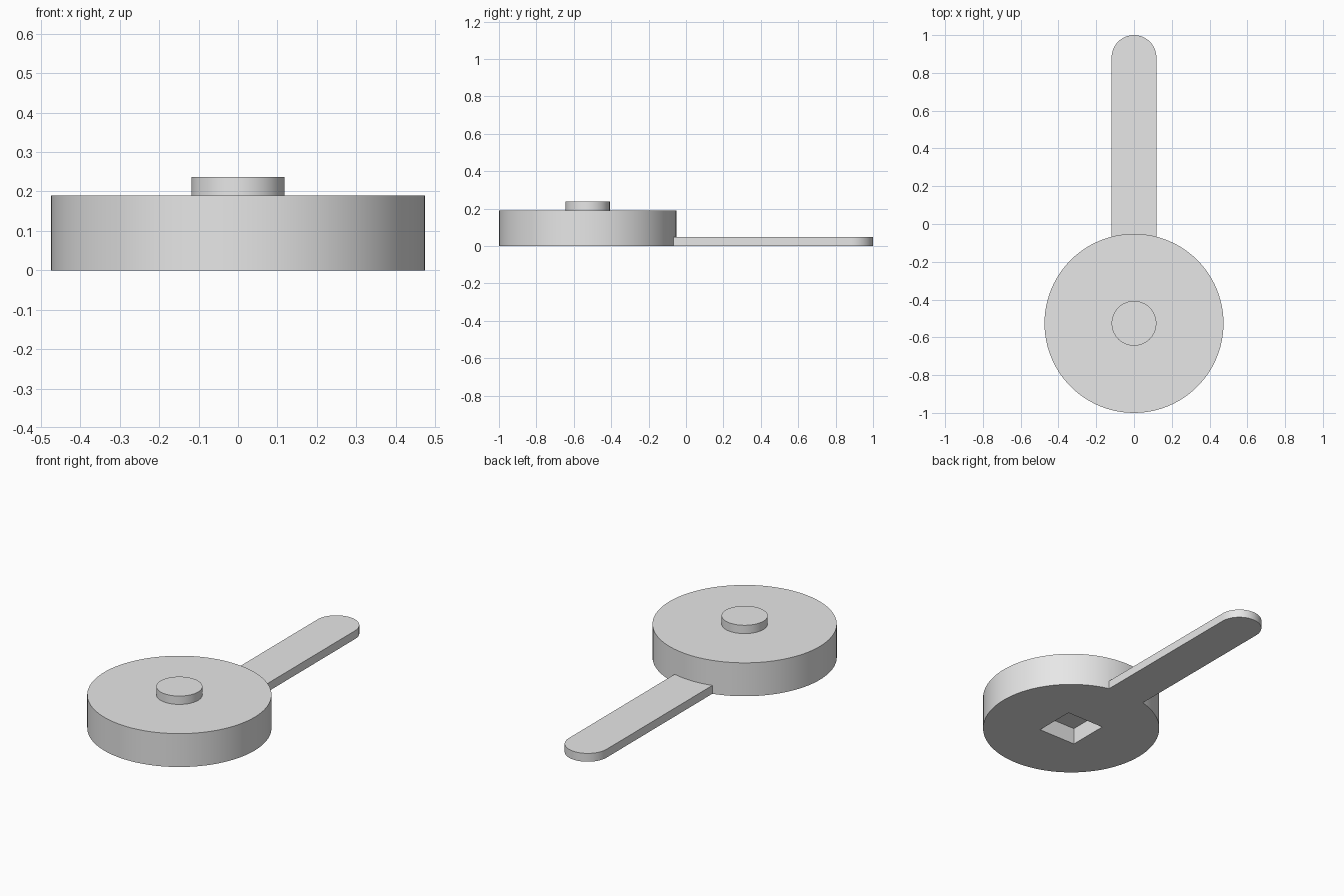
import bpy, bmesh, math

if "Cube" in bpy.data.objects:
    bpy.data.objects.remove(bpy.data.objects["Cube"])

CY = -0.526      # centre of the disc along y
UNIT = 0.0474    # plate thickness, base for all proportions
R = 10 * UNIT    # disc radius
W = 2.5 * UNIT   # half width of handle, knob and socket

grey = bpy.data.materials.new("light grey")
grey.diffuse_color = (0.8, 0.8, 0.8, 1)
grey.use_nodes = True
grey.node_tree.nodes["Principled BSDF"].inputs["Base Color"].default_value = grey.diffuse_color


def prism(name, outline, z0, z1):
    """Extrude a closed xy outline from z0 to z1."""
    bm = bmesh.new()
    base = bm.faces.new([bm.verts.new((x, y, z0)) for x, y in outline])
    top = bmesh.ops.extrude_face_region(bm, geom=[base])["geom"]
    verts = [v for v in top if isinstance(v, bmesh.types.BMVert)]
    bmesh.ops.translate(bm, verts=verts, vec=(0, 0, z1 - z0))
    bmesh.ops.recalc_face_normals(bm, faces=bm.faces)
    mesh = bpy.data.meshes.new(name)
    bm.to_mesh(mesh)
    bm.free()
    mesh.materials.append(grey)
    obj = bpy.data.objects.new(name, mesh)
    bpy.context.collection.objects.link(obj)
    return obj


def arc(radius, cy, n, sweep):
    """Points of an arc around (0, cy), starting at +x."""
    count = n if sweep > 6 else n + 1
    return [(radius * math.cos(sweep * i / n), cy + radius * math.sin(sweep * i / n))
            for i in range(count)]


def combine(target, other, operation):
    """Apply a boolean and remove the operand."""
    mod = target.modifiers.new(operation.lower(), "BOOLEAN")
    mod.object, mod.operation, mod.solver = other, operation, "EXACT"
    bpy.context.view_layer.objects.active = target
    bpy.ops.object.modifier_apply(modifier=mod.name)
    bpy.data.objects.remove(other)


# Thick round disc
disc = prism("disc_with_handle", arc(R, CY, 96, 2 * math.pi), 0, 4 * UNIT)

# Flat handle with a rounded end, fused into the disc
handle = prism("handle", arc(W, 1 - W, 32, math.pi) + [(-W, CY + 0.3), (W, CY + 0.3)], 0, UNIT)
combine(disc, handle, "UNION")

# Small round knob on top
knob = prism("knob", arc(W, CY, 64, 2 * math.pi), 3 * UNIT, 5 * UNIT)
combine(disc, knob, "UNION")

# Square socket in the underside
socket = prism("socket", [(-W, CY - W), (W, CY - W), (W, CY + W), (-W, CY + W)], -0.1, 2 * UNIT)
combine(disc, socket, "DIFFERENCE")

# Smooth round walls, sharp rims
bpy.ops.object.select_all(action="DESELECT")
disc.select_set(True)
bpy.context.view_layer.objects.active = disc
bpy.ops.object.shade_smooth_by_angle(angle=math.radians(30))
